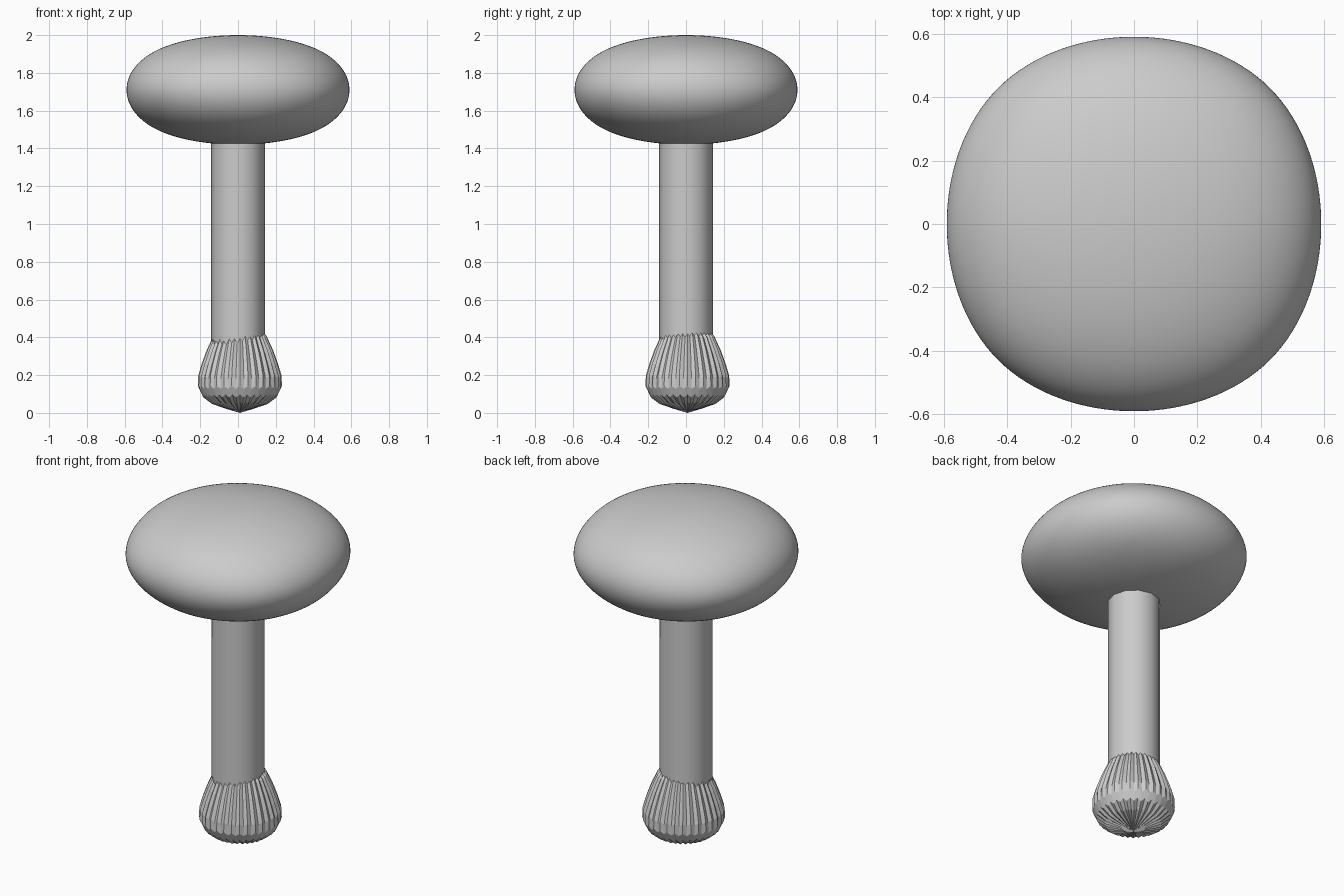
import bpy, math

if "Cube" in bpy.data.objects:
    bpy.data.objects.remove(bpy.data.objects["Cube"])


def make_object(name, verts, faces):
    mesh = bpy.data.meshes.new(name)
    mesh.from_pydata(verts, [], faces)
    mesh.update()
    obj = bpy.data.objects.new(name, mesh)
    bpy.context.collection.objects.link(obj)
    return obj


# Cap: a flattened cube smoothed by subdivision
bpy.ops.mesh.primitive_cube_add(size=2, location=(0, 0, 1.71))
cap = bpy.context.object
cap.name = "mushroom_cap"
cap.scale = (0.703, 0.703, 0.3454)
sub = cap.modifiers.new("Subdivision", 'SUBSURF')
sub.levels = sub.render_levels = 5
bpy.ops.object.shade_smooth()

# Stem: twelve-sided column, ends hidden in cap and bulb
bpy.ops.mesh.primitive_cylinder_add(vertices=12, radius=0.142, depth=1.4,
                                    location=(0, 0, 0.85),
                                    rotation=(0, 0, math.pi / 6))
stem = bpy.context.object
stem.name = "mushroom_stem"
bpy.ops.object.shade_smooth_by_angle(angle=math.radians(40))

# Pleated bulb: radius/height profile turned around, with alternating ridges
profile = [(0.075, 0.025), (0.15, 0.053), (0.198, 0.09), (0.219, 0.135),
           (0.217, 0.19), (0.198, 0.255), (0.173, 0.325), (0.14, 0.4),
           (0.08, 0.47)]
sides, cx, cy = 64, 0.01, 0.008
verts = []
for r, z in profile:
    for i in range(sides):
        a = 2 * math.pi * i / sides
        ridge = 1 if i % 2 == 0 else -1
        rr = r * (1 + 0.016 * ridge)
        zz = z + 0.008 * ridge * min(1, r / 0.2)
        verts.append((cx + rr * math.cos(a), cy + rr * math.sin(a), zz))
faces = []
for k in range(len(profile) - 1):
    for i in range(sides):
        j = (i + 1) % sides
        faces.append((k * sides + i, k * sides + j,
                      (k + 1) * sides + j, (k + 1) * sides + i))
bottom, top = len(verts), len(verts) + 1
verts += [(cx, cy, 0), (cx, cy, 0.5)]
last = (len(profile) - 1) * sides
for i in range(sides):
    j = (i + 1) % sides
    faces.append((bottom, j, i))
    faces.append((top, last + i, last + j))
make_object("pleated_bulb", verts, faces)
